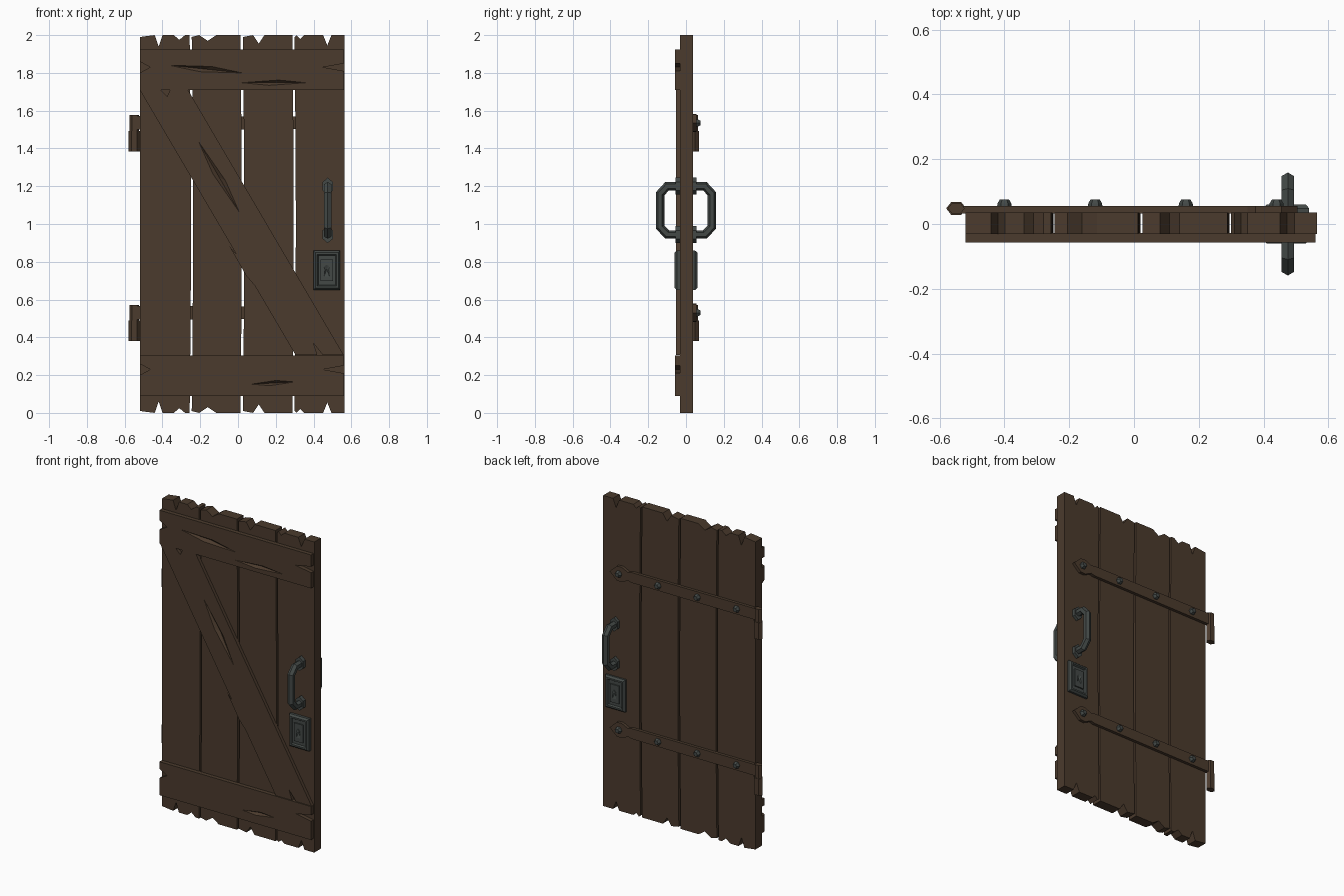
import bpy, bmesh, math
from mathutils import Vector
from mathutils.geometry import tessellate_polygon

if "Cube" in bpy.data.objects:
    bpy.data.objects.remove(bpy.data.objects["Cube"])


def material(name, rgb):
    m = bpy.data.materials.new(name)
    m.diffuse_color = (*rgb, 1)
    m.use_nodes = True
    m.node_tree.nodes["Principled BSDF"].inputs["Base Color"].default_value = m.diffuse_color
    return m


WOOD = material("dark_brown_wood", (0.070, 0.043, 0.026))
IRON = material("grey_iron", (0.056, 0.066, 0.062))
HEX = [math.radians(60 * k) for k in range(6)]


def finish(name, bm, mat):
    bmesh.ops.recalc_face_normals(bm, faces=bm.faces)
    mesh = bpy.data.meshes.new(name)
    bm.to_mesh(mesh)
    bm.free()
    mesh.materials.append(mat)
    ob = bpy.data.objects.new(name, mesh)
    bpy.context.collection.objects.link(ob)


def board(name, outline, y_face, y_rear, mat, hollows=()):
    """Flat (x, z) outline given thickness, with V-shaped hollows cut in its face."""
    bm = bmesh.new()
    loops = [outline, *hollows]
    face = [[bm.verts.new((x, y_face, z)) for x, z in loop] for loop in loops]
    flat = [v for loop in face for v in loop]
    for tri in tessellate_polygon([[Vector((x, z, 0)) for x, z in loop] for loop in loops]):
        bm.faces.new([flat[i] for i in tri])
    rear = [bm.verts.new((x, y_rear, z)) for x, z in outline]
    bm.faces.new(rear)
    for i in range(len(rear)):
        bm.faces.new((face[0][i - 1], face[0][i], rear[i], rear[i - 1]))
    for hole in face[1:]:
        c = sum((v.co for v in hole), Vector()) / len(hole)
        c.y += (y_rear - y_face) * 0.7
        bottom = bm.verts.new(c)
        for i in range(len(hole)):
            bm.faces.new((hole[i - 1], hole[i], bottom))
    finish(name, bm, mat)


def loft(name, rings, mat):
    """Skin a series of equal-sized point rings and cap both ends."""
    bm = bmesh.new()
    vs = [[bm.verts.new(p) for p in ring] for ring in rings]
    for a, b in zip(vs, vs[1:]):
        for i in range(len(a)):
            bm.faces.new((a[i - 1], a[i], b[i], b[i - 1]))
    bm.faces.new(vs[0])
    bm.faces.new(vs[-1])
    finish(name, bm, mat)


def rect(x, z, w, h):
    return [(x - w, z - h), (x + w, z - h), (x + w, z + h), (x - w, z + h)]


def crack(x, z, length, width, degrees):
    """Slanted diamond around a centre point."""
    a = math.radians(degrees)
    pts = ((-length, 0), (-length * .15, -width), (length, 0), (length * .15, width))
    return [(x + u * math.cos(a) - v * math.sin(a), z + u * math.sin(a) + v * math.cos(a))
            for u, v in pts]


def plank(number, x0, x1, chips):
    """Upright plank: wavy long edges, V-shaped chips at both ends."""
    def wave(z):
        return .007 * math.sin(math.pi * z / 2)
    w0 = wave if number > 1 else lambda z: 0
    w1 = wave if number < 4 else lambda z: 0
    heights = [.25 * k for k in range(1, 8)]
    end = [(x0, .01)]
    for x, half, depth in chips:
        end += [(x - half, 0), (x, depth), (x + half, 0)]
    end.append((x1, 0))
    outline = end + [(x1 + w1(z), z) for z in heights]
    outline += [(x, 2 - z) for x, z in reversed(end)]
    outline += [(x0 + w0(z), z) for z in reversed(heights)]
    board(f"plank_{number}", outline, -.031, .036, WOOD)


# Four upright planks
plank(1, -.52, -.256, [(-.42, .021, .06), (-.31, .03, .025)])
plank(2, -.245, .013, [(-.16, .045, .03)])
plank(3, .026, .288, [(.11, .03, .045)])
plank(4, .299, .565, [(.33, .02, .02), (.473, .022, .055)])


def cross_board(name, z0, z1, notch, hollows):
    """Level board with a split in each end."""
    outline = [(-.52, z0), (.56, z0), (.56, notch - .02), (.45, notch), (.56, notch + .02),
               (.56, z1), (-.52, z1), (-.52, notch + .03), (-.465, notch), (-.52, notch - .03)]
    board(name, outline, -.057, -.028, WOOD, hollows)


# Cross boards and diagonal brace on the front
cross_board("top_cross_board", 1.71, 1.925, 1.83,
            [crack(-.17, 1.82, .195, .017, -6), crack(.19, 1.748, .17, .014, 0)])
cross_board("bottom_cross_board", .09, .305, .23, [crack(.185, .158, .115, .013, 3)])
board("diagonal_brace",
      [(-.52, 1.71), (-.41, 1.71), (-.375, 1.675), (-.36, 1.71), (-.265, 1.71),
       (.56, .306), (.45, .306), (.40, .368), (.42, .306), (.305, .306)],
      -.052, -.028, WOOD,
      [crack(-.10, 1.248, .215, .02, -60), crack(.08, .71, .215, .02, -54)])


def knuckle(name, radius, z0, z1):
    loft(name, [[(-.549 + radius * math.cos(a), .048 + radius * .73 * math.sin(a), z)
                 for a in HEX] for z in (z0, z1)], WOOD)


# Hinges on the back: pointed strap, two knuckles, four rivets each
for label, z in (("upper", 1.535), ("lower", .53)):
    edge = [(-.54, .036), (.35, .033), (.375, .026), (.42, .048), (.455, .046)]
    shape = edge + [(.505, 0)] + [(x, -h) for x, h in reversed(edge)]
    board(f"{label}_hinge_strap", [(x, z + h) for x, h in shape], .055, .033, WOOD)
    knuckle(f"{label}_hinge_strap_knuckle", .026, z - .042, z + .042)
    knuckle(f"{label}_hinge_pin_knuckle", .031, z - .15, z - .042)
    for i in range(4):
        loft(f"{label}_rivet_{i + 1}",
             [[(-.4 + .28 * i + r * math.cos(a), y, z + r * math.sin(a)) for a in HEX]
              for r, y in ((.023, .052), (.021, .064), (.014, .076))], IRON)

# Handles and lock plates on both sides
HX, HZ, LX, LZ, R = .475, 1.072, .47, .755, .022
half = [Vector(p) for p in ((.03, .128), (.10, .128), (.137, .088))]
path = half + [Vector((p.x, -p.y)) for p in reversed(half)]
for side, s in (("front", -1), ("back", 1)):
    # Bent six-sided grip, mitred at every corner
    rings = []
    for i, p in enumerate(path):
        d0 = (p - path[i - 1]).normalized() if i else None
        d1 = (path[i + 1] - p).normalized() if i < len(path) - 1 else d0
        d0 = d0 or d1
        t = (d0 + d1).normalized()
        n = Vector((-t.y, t.x)) * R / t.dot(d1)
        rings.append([(HX + R * math.sin(a), s * (p.x + n.x * math.cos(a)),
                       HZ + p.y + n.y * math.cos(a)) for a in HEX])
    loft(f"{side}_handle_grip", rings, IRON)
    # Pointed mounting plates
    for end, z in (("upper", HZ + .128), ("lower", HZ - .128)):
        board(f"{side}_{end}_handle_plate",
              [(HX + .031 * math.sin(a), z + .045 * math.cos(a)) for a in HEX],
              s * .056, s * .028, IRON)
    # Stepped lock plate
    loft(f"{side}_lock_plate",
         [[(x, s * y, z) for x, z in rect(LX, LZ, .071 - inset, .104 - inset)]
          for inset, y in ((0, .028), (0, .048), (.01, .06), (.02, .06), (.026, .05))], IRON)
    # Raised centre with a sunken keyhole
    bow = [math.radians(a) for a in range(-45, 226, 45)]
    key = [(LX + .014 * math.cos(a), LZ + .014 + .014 * math.sin(a)) for a in bow]
    key += [(LX - .014, LZ - .032), (LX + .014, LZ - .032)]
    board(f"{side}_keyhole_plate", rect(LX, LZ, .032, .058), s * .058, s * .046, IRON, [key])
